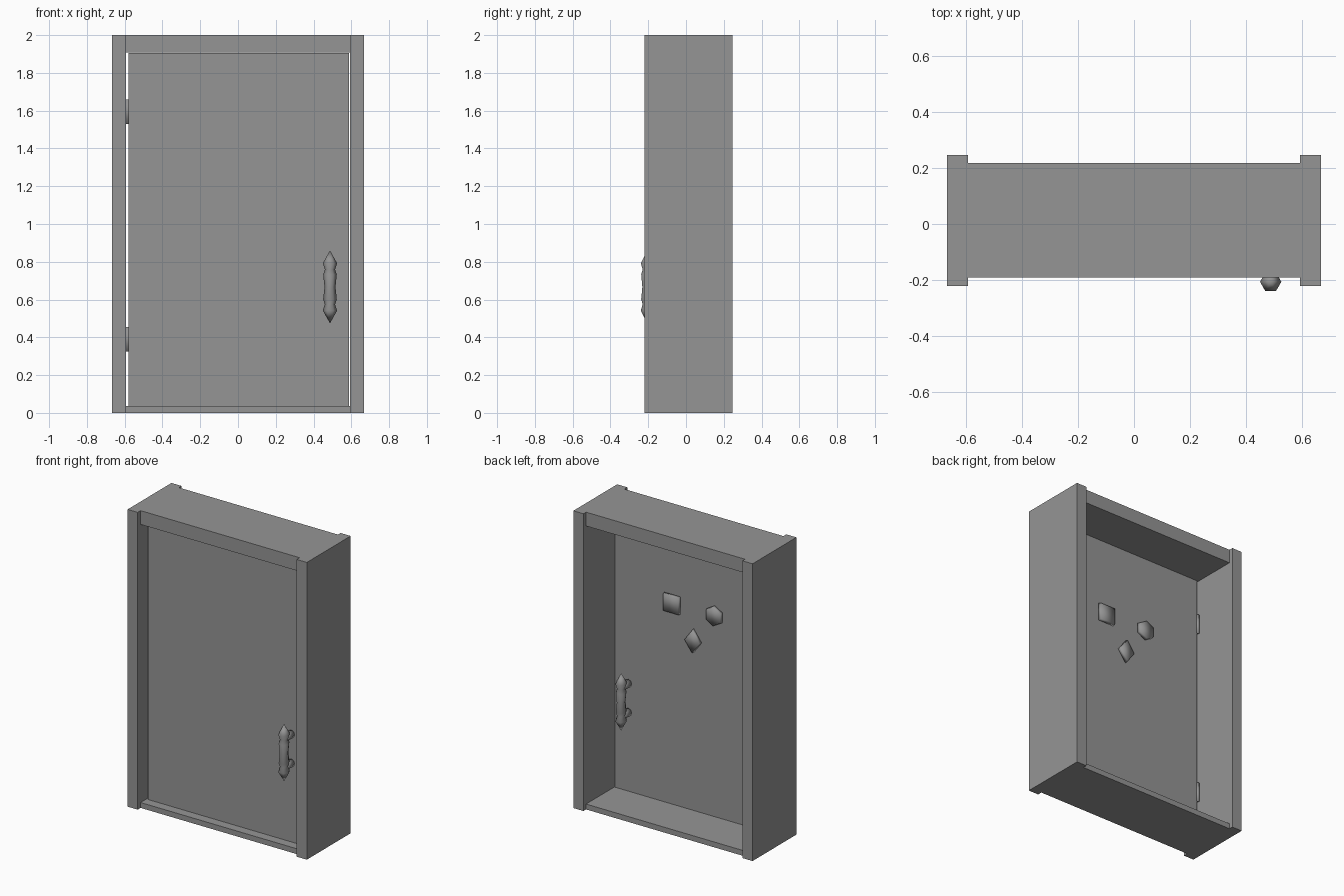
import bpy, bmesh, math
from mathutils import Matrix

cube = bpy.data.objects.get("Cube")
if cube:
    bpy.data.objects.remove(cube, do_unlink=True)

GREY = (0.30, 0.30, 0.30, 1.0)
mat = bpy.data.materials.new("plain_grey")
mat.use_nodes = True
mat.diffuse_color = GREY
mat.node_tree.nodes["Principled BSDF"].inputs["Base Color"].default_value = GREY


def finish(name, bm, smooth=False):
    bmesh.ops.recalc_face_normals(bm, faces=bm.faces)
    for f in bm.faces:
        f.smooth = smooth
    me = bpy.data.meshes.new(name)
    bm.to_mesh(me)
    bm.free()
    me.materials.append(mat)
    ob = bpy.data.objects.new(name, me)
    bpy.context.collection.objects.link(ob)
    return ob


def box(name, x, y, z):
    bm = bmesh.new()
    bmesh.ops.create_cube(bm, size=1)
    for v in bm.verts:
        for i, (lo, hi) in enumerate((x, y, z)):
            v.co[i] = lo if v.co[i] < 0 else hi
    return finish(name, bm)


def prism(name, sides, r1, r2, depth, place, turn=0, smooth=True):
    """Capped prism along its local z, turned about it and then placed."""
    bm = bmesh.new()
    bmesh.ops.create_cone(bm, cap_ends=True, segments=sides, radius1=r1, radius2=r2,
                          depth=depth, matrix=place @ Matrix.Rotation(turn, 4, 'Z'))
    return finish(name, bm, smooth)


def handle(name, x, y, profile, mid):
    """Six-sided turned grip, mirrored about its middle height."""
    rings = [(mid - h, r) for h, r in profile] + [(mid + h, r) for h, r in reversed(profile[:-1])]
    bm = bmesh.new()
    loops = []
    for z, r in rings:
        n = 1 if r == 0 else 6
        loops.append([bm.verts.new((x + r * math.cos(k * math.pi / 3),
                                    y + r * math.sin(k * math.pi / 3), z)) for k in range(n)])
    for a, b in zip(loops, loops[1:]):
        for k in range(6):
            ring = [a[k % len(a)], a[(k + 1) % len(a)], b[(k + 1) % len(b)], b[k % len(b)]]
            bm.faces.new(list(dict.fromkeys(ring)))
    return finish(name, bm, True)


# Frame: two proud side posts, lintel and sill
for side, s in (("left", 1), ("right", -1)):
    box(side + "_post", sorted((s * 0.592, s * 0.667)), (-0.221, 0.245), (0, 2))
box("lintel", (-0.592, 0.592), (-0.19, 0.217), (1.907, 2))
box("sill", (-0.592, 0.592), (-0.19, 0.217), (0, 0.036))

# Door panel, with a gap on the hinge side
FRONT, BACK = -0.13, -0.082
box("door", (-0.58, 0.587), (FRONT, BACK), (0.037, 1.905))

# Hinges
for name, z in (("upper_hinge", 1.595), ("lower_hinge", 0.39)):
    prism(name, 8, 0.011, 0.011, 0.13, Matrix.Translation((-0.585, BACK, z)))

# Handles on both faces, each on two stubs
PROFILE = [(0.193, 0), (0.125, 0.038), (0.092, 0.027), (0.065, 0.036), (0, 0.029)]
for side, face, s in (("front", FRONT, -1), ("back", BACK, 1)):
    y = face + s * 0.076
    handle(side + "_handle", 0.487, y, PROFILE, 0.667)
    for level, dz in (("upper", 0.097), ("lower", -0.097)):
        place = Matrix.Translation((0.487, face + s * 0.038, 0.667 + dz)) @ Matrix.Rotation(math.pi / 2, 4, 'X')
        prism(f"{side}_{level}_handle_stub", 8, 0.026, 0.026, 0.076, place)

# Raised ornaments on the back of the door
for name, sides, r, x, z, turn, tall in (
        ("square_ornament", 4, 0.085, 0.159, 1.388, math.pi / 4, 1),
        ("hexagon_ornament", 6, 0.067, -0.157, 1.39, 0, 1),
        ("diamond_ornament", 4, 0.06, 0, 1.18, 0, 1.35)):
    place = (Matrix.Translation((x, BACK + 0.01, z)) @ Matrix.Diagonal((1, 1, tall, 1))
             @ Matrix.Rotation(-math.pi / 2, 4, 'X'))
    prism(name, sides, r, r * 0.92, 0.02, place, turn)
